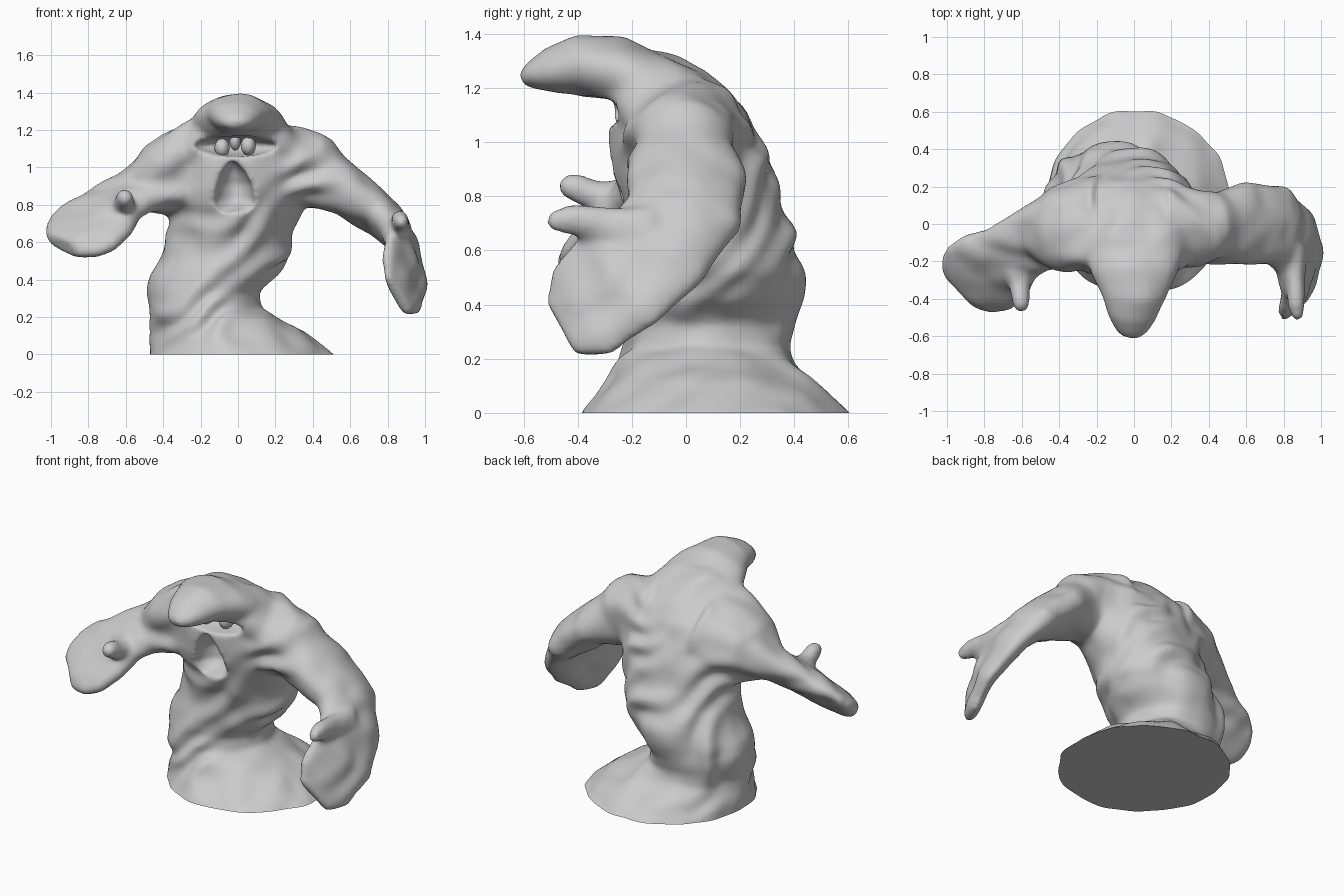
import bpy, bmesh, math
from mathutils import Vector, noise

if "Cube" in bpy.data.objects:
    bpy.data.objects.remove(bpy.data.objects["Cube"])


def tube(name, sections, ref, axis=None, sides=32):
    """Loft ellipses (x, y, z, half width, half height); ref is the height direction."""
    bm = bmesh.new()
    pts = [Vector(s[:3]) for s in sections]
    rings = []
    for i, s in enumerate(sections):
        t = Vector(axis) if axis else pts[min(i + 1, len(pts) - 1)] - pts[max(i - 1, 0)]
        t.normalize()
        side = Vector(ref).cross(t).normalized()
        up = t.cross(side)
        rings.append([bm.verts.new(pts[i] + side * s[3] * math.cos(a) + up * s[4] * math.sin(a))
                      for a in (2 * math.pi * k / sides for k in range(sides))])
    for a, b in zip(rings, rings[1:]):
        for k in range(sides):
            n = (k + 1) % sides
            bm.faces.new((a[k], a[n], b[n], b[k]))
    bm.faces.new(rings[0])
    bm.faces.new(rings[-1])
    bmesh.ops.recalc_face_normals(bm, faces=bm.faces)
    me = bpy.data.meshes.new(name)
    bm.to_mesh(me)
    bm.free()
    ob = bpy.data.objects.new(name, me)
    bpy.context.collection.objects.link(ob)
    return ob


def ball(name, loc, scale):
    bpy.ops.mesh.primitive_uv_sphere_add(segments=24, ring_count=16, location=loc)
    ob = bpy.context.object
    ob.name = name
    ob.scale = scale
    return ob


def ramp(x, lo, hi):
    t = min(1, max(0, (x - lo) / (hi - lo)))
    return t * t * (3 - 2 * t)


# Draped body: z, x min, x max, y min, y max
profile = [(-.06, -.48, .57, -.42, .66), (0, -.47, .51, -.38, .61), (.06, -.465, .44, -.33, .545),
           (.12, -.455, .36, -.28, .475), (.18, -.46, .24, -.25, .405), (.24, -.475, .12, -.22, .385),
           (.33, -.49, .11, -.20, .40), (.42, -.475, .205, -.20, .42), (.52, -.42, .27, -.20, .425),
           (.64, -.37, .295, -.21, .405), (.75, -.38, .34, -.24, .36), (.88, -.42, .38, -.275, .325),
           (1.0, -.41, .41, -.285, .28), (1.1, -.38, .37, -.285, .23), (1.18, -.31, .32, -.28, .16),
           (1.26, -.23, .22, -.28, .07), (1.33, -.13, .13, -.30, -.08)]
body = tube("body", [((a + b) / 2, (c + d) / 2, z, (b - a) / 2, (d - c) / 2)
                     for z, a, b, c, d in profile], (0, 1, 0), (0, 0, 1), 48)

# Overhanging hooded brow
head = tube("head", [(0, .0, 1.08, .28, .14), (0, -.14, 1.2, .27, .135), (0, -.27, 1.265, .22, .125),
                     (0, -.40, 1.285, .165, .108), (-.01, -.50, 1.262, .125, .083),
                     (-.015, -.57, 1.245, .09, .052), (-.02, -.61, 1.235, .05, .025)], (0, 0, 1))

# Mantle sloping from the head to both shoulders
mantle = tube("mantle", [(-.55, -.05, .88, .14, .10), (-.42, -.03, .99, .21, .14),
                         (-.27, -.04, 1.08, .22, .15), (-.1, -.12, 1.19, .17, .13),
                         (.1, -.12, 1.18, .17, .13), (.27, -.02, 1.065, .2, .15),
                         (.42, .0, 1.0, .17, .17), (.55, .0, .91, .16, .12)], (0, 0, 1))

# Arms and hands
left_arm = tube("left_arm", [(-.15, .02, 1.0, .25, .25), (-.38, -.02, .94, .22, .19),
                             (-.55, -.09, .865, .18, .10), (-.64, -.15, .81, .19, .085),
                             (-.74, -.22, .73, .24, .085), (-.83, -.285, .655, .25, .075),
                             (-.89, -.325, .61, .21, .065), (-.935, -.35, .58, .13, .05)],
                (0, -.42, .9))
right_arm = tube("right_arm", [(.15, 0, 1.0, .24, .25), (.40, -.02, .975, .18, .20),
                               (.60, 0, .865, .22, .13), (.77, -.01, .74, .21, .11),
                               (.86, -.1, .62, .22, .08), (.905, -.25, .49, .235, .055),
                               (.875, -.38, .375, .21, .045), (.85, -.46, .31, .13, .03)],
                 (.85, 0, .5))

# Thumbs
left_thumb = tube("left_thumb", [(-.64, -.2, .79, .09, .07), (-.61, -.32, .80, .055, .055),
                                 (-.60, -.41, .835, .045, .05), (-.60, -.46, .84, .03, .03)], (0, 0, 1))
right_thumb = tube("right_thumb", [(.87, -.12, .67, .06, .09), (.86, -.28, .695, .05, .07),
                                   (.87, -.43, .71, .045, .06), (.88, -.51, .705, .025, .03)], (0, 0, 1))

# Cutters: slit under the brow and pointed arch mouth
slit = ball("slit_cutter", (-.01, -.32, 1.115), (.24, .2, .06))
arch = tube("arch_cutter", [(-.02, -.30, .76, .12, .08), (-.02, -.29, .82, .12, .15),
                            (-.02, -.28, .91, .10, .15), (-.025, -.28, .98, .065, .12),
                            (-.03, -.28, 1.03, .02, .08)], (0, 1, 0), (0, 0, 1))

# Fuse the limbs into one skin, carve it and soften it
bpy.ops.object.select_all(action='DESELECT')
for ob in (body, head, mantle, left_arm, right_arm, left_thumb, right_thumb):
    ob.select_set(True)
bpy.context.view_layer.objects.active = body
bpy.ops.object.join()


def remesh():
    m = body.modifiers.new("fuse", 'REMESH')
    m.mode = 'VOXEL'
    m.voxel_size = .013


def soften(steps):
    m = body.modifiers.new("soften", 'SMOOTH')
    m.factor = .5
    m.iterations = steps


remesh()
soften(14)
for cutter in (slit, arch):
    cutter.hide_render = True
    m = body.modifiers.new("carve", 'BOOLEAN')
    m.operation = 'DIFFERENCE'
    m.object = cutter
remesh()
soften(3)
ev = body.evaluated_get(bpy.context.evaluated_depsgraph_get())
skin = bpy.data.meshes.new_from_object(ev)
body.modifiers.clear()
body.data = skin
for cutter in (slit, arch):
    bpy.data.objects.remove(cutter)

# Cloth folds spiralling round the body, then a flat bottom
bm = bmesh.new()
bm.from_mesh(skin)
bm.normal_update()
moves = []
for v in bm.verts:
    p = v.co
    turn = math.atan2(p.x, .12 - p.y)
    warp = noise.noise(p * 2.6)
    fold = math.sin(24 * p.z - 6 * turn + 7 * warp) * (.6 + noise.noise(p * 3.1 + Vector((5, 2, 1))))
    amp = .017 * (.3 + .7 * ramp(p.z, .02, .2)) * ramp(math.hypot(p.x, p.y - .12), .08, .25)
    # calmer face, right flank and arms
    face = (1 - ramp(abs(p.x), .2, .35)) * (1 - ramp(p.y, -.15, 0)) * ramp(p.z, .65, .85)
    flank = ramp(p.x, .05, .2) * ramp(p.y, -.05, .1) * (1 - ramp(p.z, .8, 1))
    amp *= (1 - .8 * face) * (1 - .7 * flank) * (1 - .6 * ramp(abs(p.x), .4, .55))
    lump = .012 * noise.noise(p * 7) * (1 - .6 * face)
    moves.append(v.normal * (amp * fold + lump + .003))
for v, d in zip(bm.verts, moves):
    v.co += d
bmesh.ops.smooth_vert(bm, verts=bm.verts, factor=.5, use_axis_x=True, use_axis_y=True, use_axis_z=True)
bmesh.ops.bisect_plane(bm, geom=bm.verts[:] + bm.edges[:] + bm.faces[:], plane_co=(0, 0, 0),
                       plane_no=(0, 0, 1), clear_inner=True)
bmesh.ops.holes_fill(bm, edges=[e for e in bm.edges if e.is_boundary], sides=0)
bmesh.ops.recalc_face_normals(bm, faces=bm.faces)
bm.to_mesh(skin)
bm.free()

# Blunt teeth inside the slit
teeth = [ball("tooth", (x, y, z), (w, .05, .05))
         for x, y, z, w in ((-.085, -.195, 1.105, .04), (-.015, -.17, 1.14, .03), (.055, -.195, 1.115, .04))]

bpy.ops.object.select_all(action='DESELECT')
for ob in [body] + teeth:
    ob.select_set(True)
bpy.context.view_layer.objects.active = body
bpy.ops.object.shade_smooth_by_angle(angle=math.radians(50))
